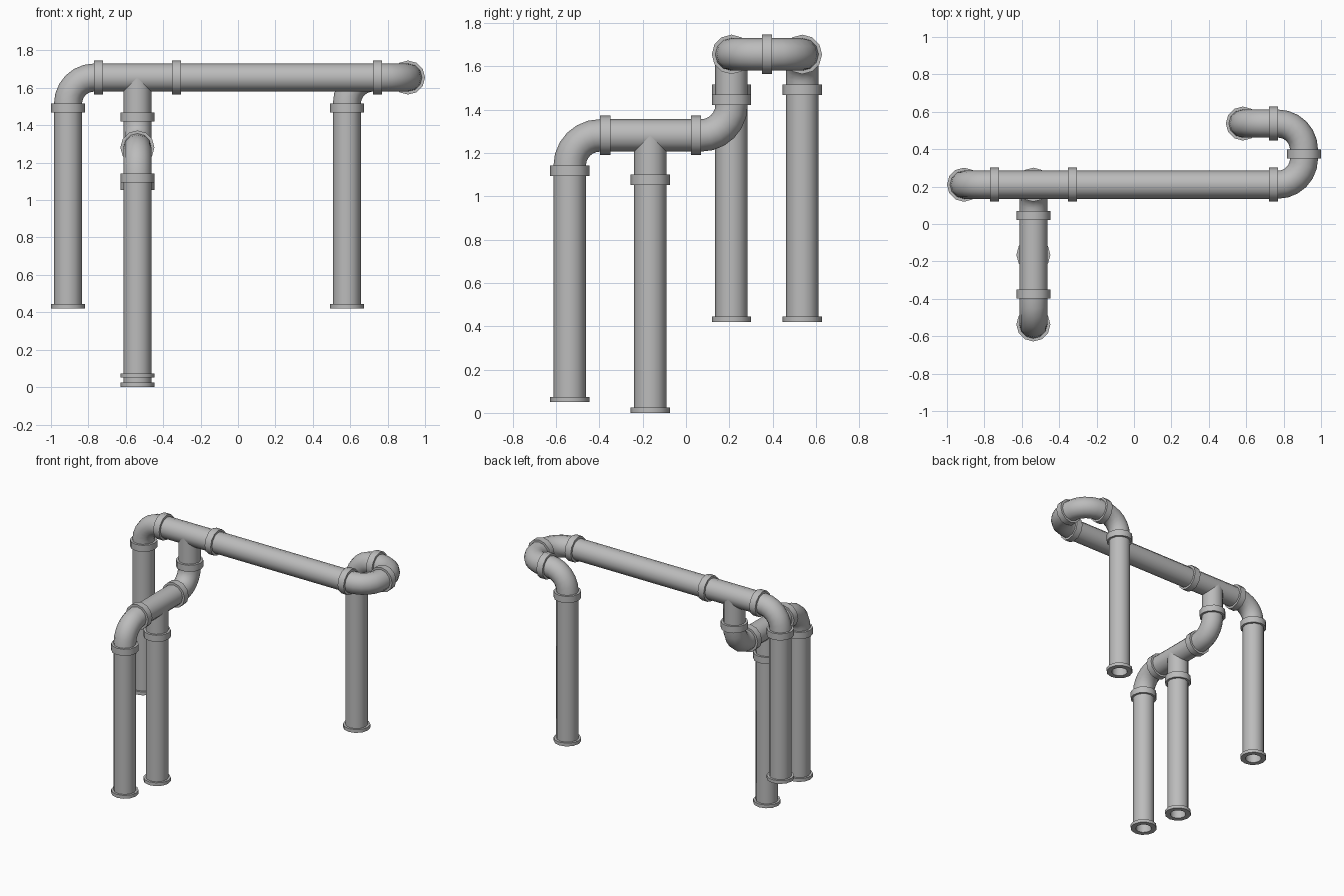
import bpy, bmesh, math
from mathutils import Vector

if "Cube" in bpy.data.objects:
    bpy.data.objects.remove(bpy.data.objects["Cube"], do_unlink=True)

SIDES = 12
R, RIM, BORE = 0.075, 0.091, 0.055   # pipe, collar and inner radius
BEND, BAND = 0.14, 0.048             # elbow radius, collar width
X, Y, Z = Vector((1, 0, 0)), Vector((0, 1, 0)), Vector((0, 0, 1))

metal = bpy.data.materials.new("grey_metal")
metal.use_nodes = True
COLOUR = (0.5, 0.5, 0.5, 1)
metal.diffuse_color = COLOUR
metal.node_tree.nodes["Principled BSDF"].inputs["Base Color"].default_value = COLOUR


def skin(name, rings, closed=False):
    """Bridge rings given as (centre, axis, radius); cap the ends unless closed."""
    bm = bmesh.new()
    loops = []
    for centre, axis, radius in rings:
        # Side vector stays fixed through a bend lying in any main plane
        side = skin.side
        up = axis.cross(side)
        loops.append([bm.verts.new(centre + radius * (side * math.cos(a) + up * math.sin(a)))
                      for a in (2 * math.pi * i / SIDES for i in range(SIDES))])
    pairs = list(zip(loops, loops[1:]))
    if closed:
        pairs.append((loops[-1], loops[0]))
    else:
        bm.faces.new(loops[0])
        bm.faces.new(loops[-1])
    for a, b in pairs:
        for i in range(SIDES):
            j = (i + 1) % SIDES
            bm.faces.new((a[i], a[j], b[j], b[i]))
    bmesh.ops.recalc_face_normals(bm, faces=bm.faces)
    mesh = bpy.data.meshes.new(name)
    bm.to_mesh(mesh)
    bm.free()
    mesh.materials.append(metal)
    ob = bpy.data.objects.new(name, mesh)
    bpy.context.collection.objects.link(ob)
    bpy.ops.object.select_all(action='DESELECT')
    ob.select_set(True)
    bpy.context.view_layer.objects.active = ob
    bpy.ops.object.shade_smooth_by_angle(angle=math.radians(40))
    return ob


def tube(name, start, end, radius=R, bore=None):
    axis = (end - start).normalized()
    skin.side = Y if abs(axis.x) > 0.5 else X
    rings = [(start, axis, radius), (end, axis, radius)]
    if bore:
        rings += [(end, axis, bore), (start, axis, bore)]
    return skin(name, rings, closed=bool(bore))


def collar(name, start, axis):
    tube(name, start, start + axis * BAND, RIM)


def elbow(name, corner, toward_a, toward_b, steps=6):
    """Quarter bend whose legs leave the corner along two directions."""
    hub = corner + BEND * (toward_a + toward_b)
    skin.side = toward_a.cross(toward_b)
    rings = []
    for i in range(steps + 1):
        t = math.pi / 2 * i / steps
        out = -toward_b * math.cos(t) - toward_a * math.sin(t)
        axis = -toward_a * math.cos(t) + toward_b * math.sin(t)
        rings.append((hub + BEND * out, axis, R))
    skin(name, rings)


def leg(name, top, bottom):
    """Hollow upright with a collar at the top and a flange at the foot."""
    foot = Vector((top.x, top.y, bottom))
    tube(name + "_leg", foot, top, R, BORE)
    collar(name + "_leg_collar", top, -Z)
    tube(name + "_leg_flange", foot, foot + Z * 0.024, RIM, BORE)


# Key corners of the run
left_corner = Vector((-0.909, 0.21, 1.655))
right_corner = Vector((0.909, 0.21, 1.655))
back_corner = Vector((0.909, 0.537, 1.655))
drop_corner = Vector((0.582, 0.537, 1.655))
tee = Vector((-0.538, 0.21, 1.655))
branch_back = Vector((-0.538, 0.21, 1.281))
branch_front = Vector((-0.538, -0.537, 1.281))
branch_tee = Vector((-0.538, -0.165, 1.281))

# Upper run
tube("main_pipe", left_corner + X * BEND, right_corner - X * BEND)
elbow("main_end_elbow", left_corner, -Z, X)
elbow("main_turn_elbow", right_corner, -X, Y)
tube("return_pipe", right_corner + Y * BEND, back_corner - Y * BEND)
elbow("return_elbow", back_corner, -Y, -X)
tube("return_end_pipe", back_corner - X * BEND, drop_corner + X * BEND)
elbow("drop_elbow", drop_corner, X, -Z)
collar("main_end_collar", left_corner + X * BEND, X)
collar("main_tee_collar", tee + X * 0.185, X)
collar("main_turn_collar", right_corner - X * BEND, -X)
collar("return_collar", right_corner + Y * BEND, Y)
collar("return_end_collar", back_corner - X * BEND, -X)

# Lower branch
tube("tee_drop_pipe", tee, branch_back + Z * BEND)
collar("tee_drop_collar", branch_back + Z * BEND, Z)
elbow("branch_back_elbow", branch_back, Z, -Y)
tube("branch_pipe", branch_back - Y * BEND, branch_front + Y * BEND)
elbow("branch_front_elbow", branch_front, Y, -Z)
collar("branch_back_collar", branch_back - Y * BEND, -Y)
collar("branch_front_collar", branch_front + Y * BEND, Y)
tube("branch_tee_pipe", branch_tee, branch_tee - Z * 0.19)

# Uprights
leg("main_end", left_corner - Z * BEND, 0.42)
leg("drop", drop_corner - Z * BEND, 0.42)
leg("branch_front", branch_front - Z * BEND, 0.05)
leg("branch_middle", branch_tee - Z * 0.18, 0.0)
